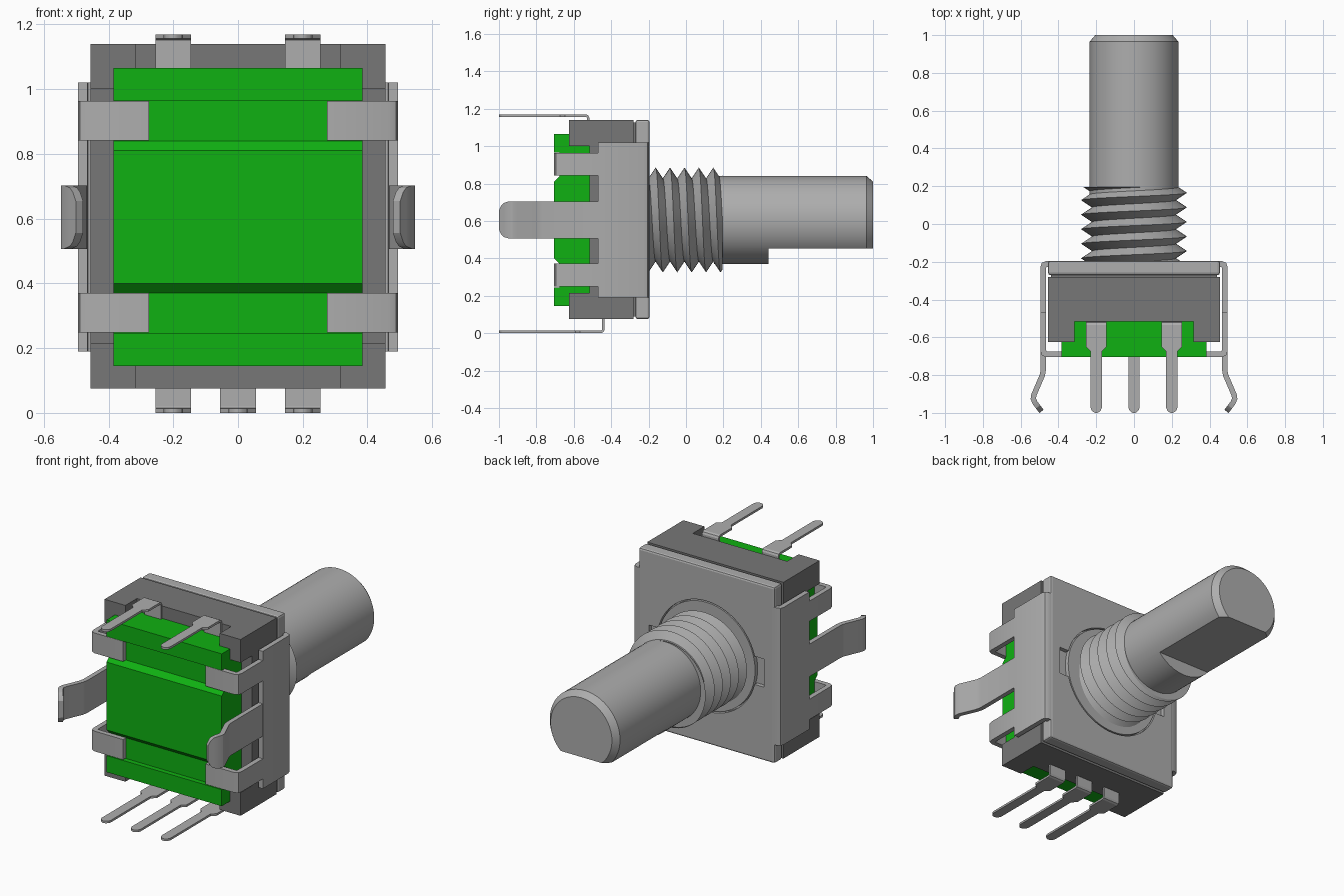
import bpy, bmesh, math
from mathutils import Vector

if "Cube" in bpy.data.objects:
    bpy.data.objects.remove(bpy.data.objects["Cube"])

CZ = 0.605  # height of the shaft axis


def material(name, rgb):
    m = bpy.data.materials.new(name)
    m.use_nodes = True
    m.diffuse_color = (*rgb, 1)
    bsdf = next(n for n in m.node_tree.nodes if n.type == 'BSDF_PRINCIPLED')
    bsdf.inputs["Base Color"].default_value = (*rgb, 1)
    return m


METAL = material("light grey metal", (0.42, 0.42, 0.42))
DARK = material("dark grey plastic", (0.185, 0.185, 0.185))
GREEN = material("green board", (0.005, 0.44, 0.006))


def finish(name, bm, mat, smooth=None):
    bmesh.ops.recalc_face_normals(bm, faces=bm.faces[:])
    me = bpy.data.meshes.new(name)
    bm.to_mesh(me)
    bm.free()
    ob = bpy.data.objects.new(name, me)
    bpy.context.collection.objects.link(ob)
    me.materials.append(mat)
    if smooth:
        activate(ob)
        bpy.ops.object.shade_smooth_by_angle(angle=math.radians(smooth))
    return ob


def activate(ob):
    bpy.ops.object.select_all(action='DESELECT')
    ob.select_set(True)
    bpy.context.view_layer.objects.active = ob


def boxes(name, mat, *specs):
    """Each spec is (x0, x1, y0, y1, z0, z1)."""
    bm = bmesh.new()
    for x0, x1, y0, y1, z0, z1 in specs:
        for v in bmesh.ops.create_cube(bm, size=1)['verts']:
            v.co = (x0 + (v.co.x + .5) * (x1 - x0), y0 + (v.co.y + .5) * (y1 - y0),
                    z0 + (v.co.z + .5) * (z1 - z0))
    return finish(name, bm, mat)


def lathe(name, mat, profile, n=64):
    """Turn (radius, y) points around the shaft axis."""
    bm = bmesh.new()
    rings = [[bm.verts.new((r * math.cos(i * math.tau / n), y, CZ + r * math.sin(i * math.tau / n)))
              for i in range(n)] for r, y in profile]
    for a, b in zip(rings, rings[1:]):
        for i in range(n):
            bm.faces.new((a[i], a[(i + 1) % n], b[(i + 1) % n], b[i]))
    bm.faces.new(rings[0])
    bm.faces.new(rings[-1])
    return finish(name, bm, mat, 30)


def strip(name, path, thick, place):
    """Bent sheet strip: path of (a, b, half_width); place maps (a, b, w) to xyz."""
    bm = bmesh.new()
    rows = []
    pts = [Vector(p[:2]) for p in path]
    for i, p in enumerate(pts):
        d0 = (p - pts[i - 1]).normalized() if i else (pts[1] - p).normalized()
        d1 = (pts[i + 1] - p).normalized() if i < len(pts) - 1 else d0
        t = (d0 + d1).normalized()
        off = Vector((-t.y, t.x)) * thick / 2 / max(t.dot(d0), .5)
        w = path[i][2]
        rows.append([bm.verts.new(place(*(p + s * off), k * w))
                     for s, k in ((1, -1), (1, 1), (-1, 1), (-1, -1))])
    for a, b in zip(rows, rows[1:]):
        for i in range(4):
            bm.faces.new((a[i], a[(i + 1) % 4], b[(i + 1) % 4], b[i]))
    bm.faces.new(rows[0])
    bm.faces.new(rows[-1])
    return finish(name, bm, METAL, 25)


def cut(ob, cutter):
    mod = ob.modifiers.new("cut", 'BOOLEAN')
    mod.operation, mod.solver, mod.object = 'DIFFERENCE', 'EXACT', cutter
    activate(ob)
    bpy.ops.object.modifier_apply(modifier=mod.name)
    bpy.data.objects.remove(cutter)


# Plastic housing: base block, four corner posts, recessed neck under the cover
posts = [(x, x + .14, -.625, -.515, z, z + .14) for x in (-.455, .315) for z in (.075, 1.0)]
boxes("housing", DARK, (-.455, .455, -.515, -.28, .075, 1.14), *posts,
      (-.44, .44, -.285, -.265, .09, 1.125))

# Green base with chamfered centre and two clip grooves, extruded along x
half = [(-.515, .46), (-.705, .46), (-.705, .36), (-.675, .36), (-.675, .235), (-.705, .205)]
outline = half + [(y, -z) for y, z in reversed(half)]
bm = bmesh.new()
face = bm.faces.new([bm.verts.new((-.385, y, CZ + z)) for y, z in outline])
ext = bmesh.ops.extrude_face_region(bm, geom=[face])
bmesh.ops.translate(bm, vec=(.77, 0, 0), verts=[v for v in ext['geom'] if isinstance(v, bmesh.types.BMVert)])
finish("green_base", bm, GREEN)

# Metal cover plate with a round keyed groove around the bushing
cover = boxes("cover_plate", METAL, (-.455, .455, -.27, -.195, .075, 1.14))
activate(cover)
bev = cover.modifiers.new("bevel", 'BEVEL')
bev.width, bev.segments = .012, 2
bpy.ops.object.modifier_apply(modifier="bevel")
cut(cover, lathe("groove_cutter", METAL, [(.333, -.22), (.333, -.1)]))
cut(cover, boxes("slot_cutter", METAL, (-.385, .385, -.22, -.1, CZ - .085, CZ + .085)))
lathe("bushing_flange", METAL, [(.325, -.225), (.325, -.195)])

# Side walls, clip fingers and mounting tabs on both sides
for side, s in (("right", -1), ("left", 1)):
    def at(z):
        return lambda x, y, w: (s * x, y, z + w)
    strip(side + "_wall", [(.44, -.212, .415), (.465, -.212, .415), (.476, -.217, .415),
                           (.48, -.23, .415), (.48, -.47, .415)], .03, at(CZ))
    for label, z in (("lower", .31), ("upper", .903)):
        strip(f"{side}_{label}_finger", [(.48, -.46, .061), (.48, -.67, .061), (.476, -.684, .061),
                                         (.463, -.69, .061), (.275, -.69, .061)], .03, at(z))
    strip(side + "_tab", [(.48, -.46, .098), (.48, -.77, .098), (.485, -.80, .098),
                          (.530, -.905, .098), (.533, -.925, .098), (.525, -.945, .098),
                          (.508, -.968, .09), (.499, -.98, .077), (.490, -.992, .05)], .028, at(CZ))


# Solder pins: wide shoulder, narrow leg, rounded tip
def pin(name, x, z, foot_y, foot_z):
    step = .012 if foot_z < z else -.012
    path = [(foot_y, foot_z, .055), (foot_y, z - step, .055), (foot_y - .004, z - step / 3, .055),
            (foot_y - .012, z, .055), (foot_y - .125, z, .055), (foot_y - .15, z, .03), (-.972, z, .03),
            (-.987, z, .024), (-.996, z, .014), (-1, z, .005)]
    strip(name, path, .013, lambda y, zz, w: (x + w, y, zz))


for i, x in enumerate((-.2, .2)):
    pin(f"top_pin_{i + 1}", x, 1.163, -.523, 1.06)
for i, x in enumerate((-.2, 0, .2)):
    pin(f"bottom_pin_{i + 1}", x, .0065, -.442, .09)

# Threaded bushing: one helical ridge, trimmed flat at both ends
PITCH, ROOT, CREST, Y0, Y1, N = .077, .222, .28, -.2, .195, 64
bm = bmesh.new()
cols = []
for i in range(N + 1):
    ang = i * math.tau / N
    crest_y = .165 - PITCH * i / N
    col = []
    for k in range(-14, 6):
        y = min(max(crest_y + k * PITCH / 2, Y0), Y1)
        phase = ((y - crest_y) / PITCH) % 1
        r = ROOT + (CREST - ROOT) * abs(1 - 2 * phase)
        col.append(bm.verts.new((r * math.cos(ang), y, CZ + r * math.sin(ang))))
    cols.append(col)
for a, b in zip(cols, cols[1:]):
    for k in range(len(a) - 1):
        bm.faces.new((a[k], b[k], b[k + 1], a[k + 1]))
bmesh.ops.remove_doubles(bm, verts=bm.verts[:], dist=.0002)
bmesh.ops.holes_fill(bm, edges=[e for e in bm.edges if e.is_boundary], sides=0)
finish("threaded_bushing", bm, METAL, 30)

# Shaft with chamfered end and a flat on the underside
shaft = lathe("shaft", METAL, [(.235, .15), (.235, .965), (.205, 1.0)])
cut(shaft, boxes("flat_cutter", METAL, (-.4, .4, .44, 1.2, 0, .452)))
activate(shaft)
bpy.ops.object.shade_smooth_by_angle(angle=math.radians(30))
